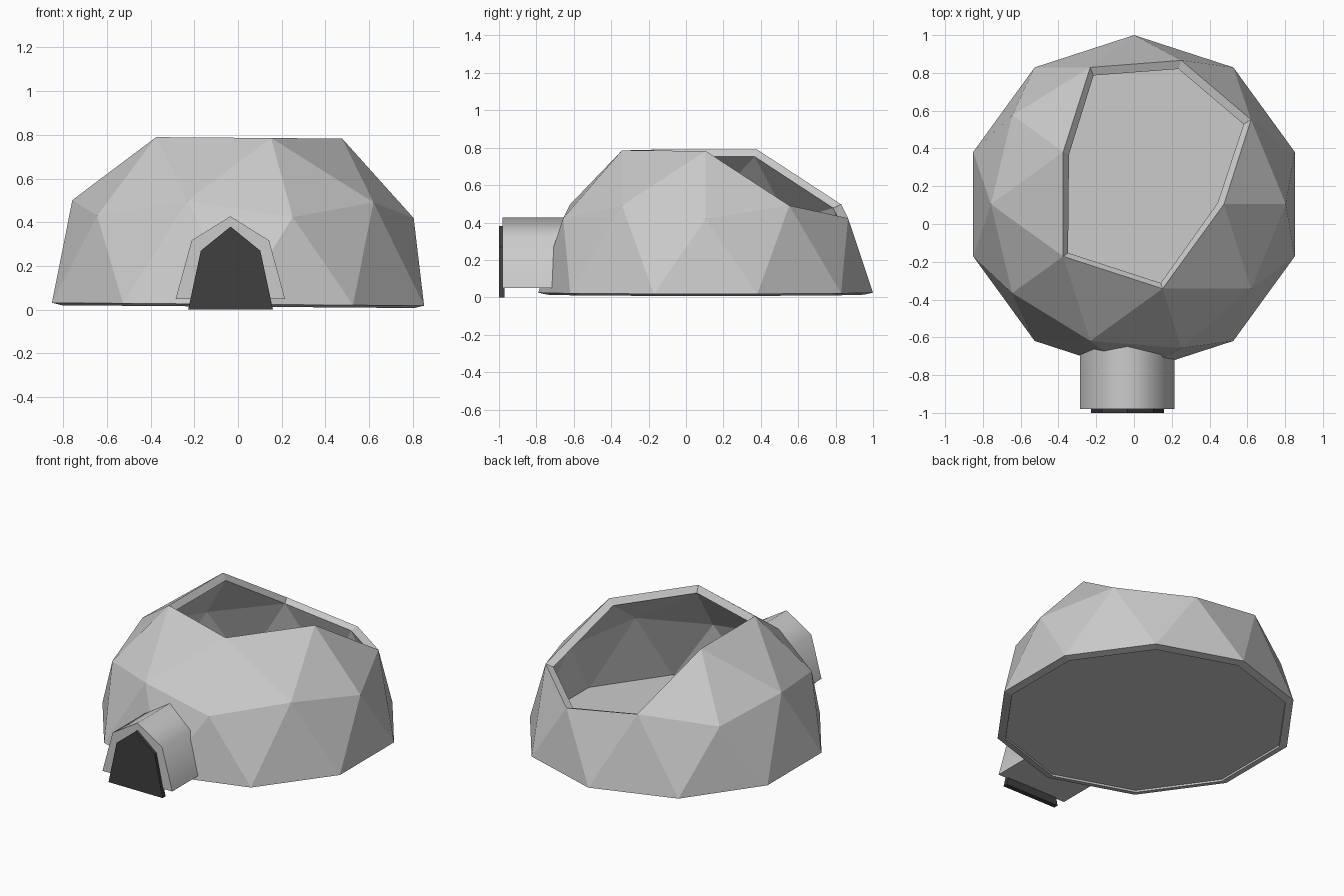
import bpy, bmesh, math
from mathutils import Vector

if "Cube" in bpy.data.objects:
    bpy.data.objects.remove(bpy.data.objects["Cube"])

R = 0.895
CENTRE = (0, 0.105, 0.025)
TILT = math.radians(0.45)


def make_object(name, bm):
    mesh = bpy.data.meshes.new(name)
    bm.to_mesh(mesh)
    bm.free()
    obj = bpy.data.objects.new(name, mesh)
    bpy.context.collection.objects.link(obj)
    return obj


def prism(name, profile, y0, y1):
    # extrude an (x, z) profile along y
    bm = bmesh.new()
    face = bm.faces.new([bm.verts.new((x, y0, z)) for x, z in profile])
    ext = bmesh.ops.extrude_face_region(bm, geom=[face])
    moved = [v for v in ext["geom"] if isinstance(v, bmesh.types.BMVert)]
    bmesh.ops.translate(bm, verts=moved, vec=(0, y1 - y0, 0))
    bmesh.ops.recalc_face_normals(bm, faces=bm.faces)
    return make_object(name, bm)


# dome shell: half geodesic sphere with the crown and one back panel removed
bm = bmesh.new()
bmesh.ops.create_icosphere(bm, subdivisions=2, radius=R)
holes = [Vector((0, 0, R)), Vector((0.1625, 0.5, 0.851)) * R]
gone = [v for v in bm.verts
        if v.co.z < -0.05 or any((v.co - h).length < 0.1 for h in holes)]
bmesh.ops.delete(bm, geom=gone, context='VERTS')
dome = make_object("dome_shell", bm)
dome.location = CENTRE
dome.rotation_euler.y = TILT
wall = dome.modifiers.new("wall", 'SOLIDIFY')
wall.thickness = 0.05
wall.offset = -1

# floor: ten-sided plate closing the dome
bm = bmesh.new()
bmesh.ops.create_circle(bm, cap_ends=True, segments=10, radius=R)
turn = math.radians(18)
for v in bm.verts:
    a = math.atan2(v.co.y, v.co.x)
    k = round((a - turn) / math.radians(36))
    # line the corners up with the dome base
    step = math.radians(36) * k + turn
    v.co = (R * math.cos(step), R * math.sin(step), 0)
bmesh.ops.remove_doubles(bm, verts=bm.verts, dist=0.001)
if len(bm.verts) != 10:
    bm.clear()
    bm.faces.new([bm.verts.new((R * math.cos(turn + i * math.pi / 5),
                                R * math.sin(turn + i * math.pi / 5), 0))
                  for i in range(10)])
floor = make_object("floor", bm)
floor.location = CENTRE
floor.rotation_euler.y = TILT

# entrance tunnel
tunnel = prism("entrance_tunnel",
               [(-0.285, 0.05), (-0.212, 0.317), (-0.035, 0.427),
                (0.142, 0.317), (0.215, 0.05)], -0.98, -0.62)

# dark doorway panel
door = prism("doorway",
             [(-0.228, 0.0), (-0.17, 0.27), (-0.034, 0.38),
              (0.102, 0.27), (0.16, 0.0)], -1.0, -0.97)
dark = bpy.data.materials.new("dark_opening")
dark.diffuse_color = (0.05, 0.05, 0.05, 1)
dark.use_nodes = True
dark.node_tree.nodes["Principled BSDF"].inputs["Base Color"].default_value = dark.diffuse_color
door.data.materials.append(dark)

# smooth tunnel sides, sharp ends
bpy.ops.object.select_all(action='DESELECT')
tunnel.select_set(True)
bpy.context.view_layer.objects.active = tunnel
bpy.ops.object.shade_smooth_by_angle(angle=math.radians(65))
